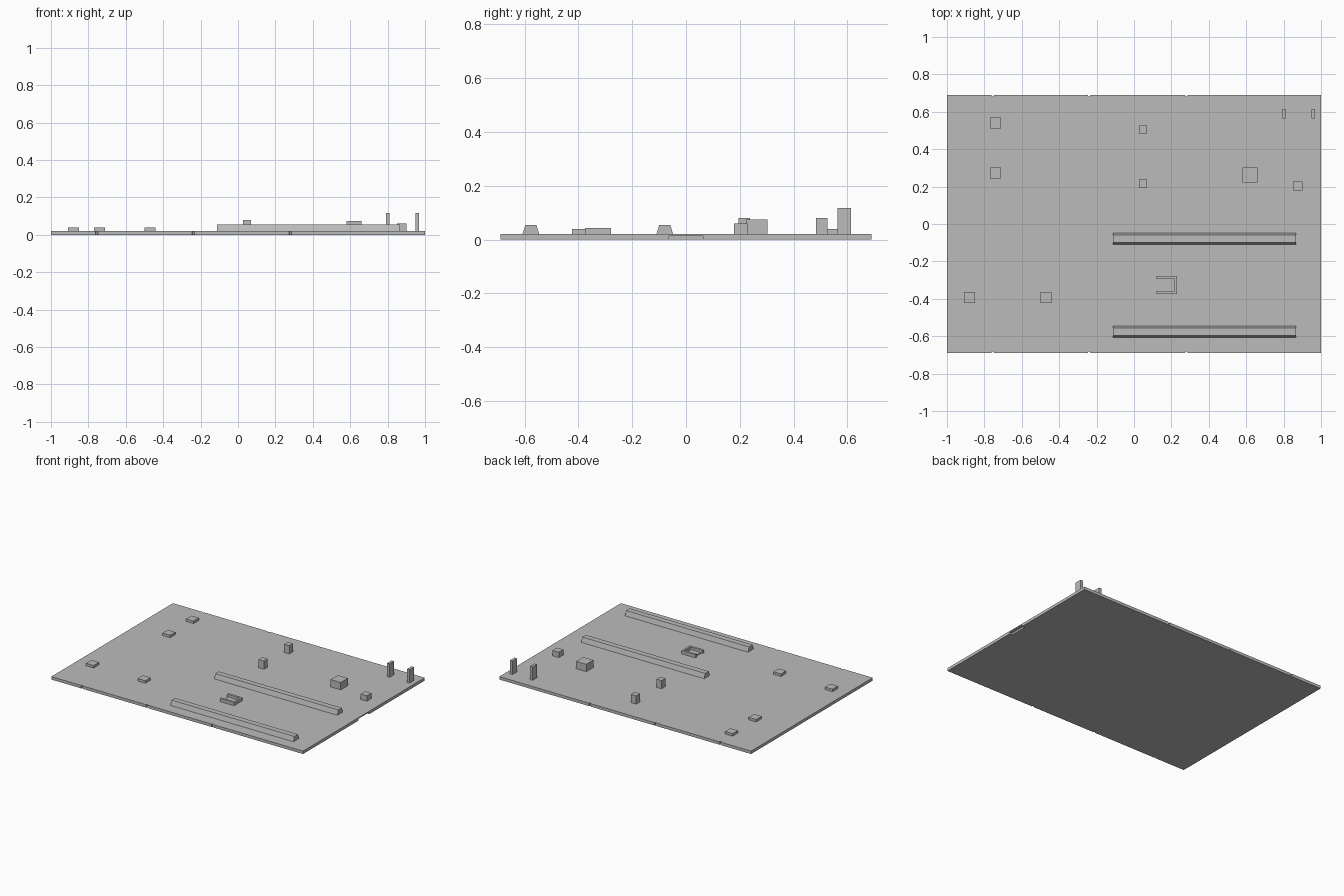
import bpy
import bmesh

cube = bpy.data.objects.get("Cube")
if cube:
    bpy.data.objects.remove(cube, do_unlink=True)

grey = bpy.data.materials.new("plain grey")
grey.use_nodes = True
colour = (0.5, 0.5, 0.5, 1)
grey.diffuse_color = colour
grey.node_tree.nodes["Principled BSDF"].inputs["Base Color"].default_value = colour

TOP = 0.021    # upper face of the board
SINK = 0.018   # parts start slightly inside the board


def prism(name, outline, low, high, axis="z"):
    """Extrude an outline: (x, y) along z, or (y, z) along x."""
    bm = bmesh.new()
    if axis == "z":
        points = [(a, b, low) for a, b in outline]
        step = (0, 0, high - low)
    else:
        points = [(low, a, b) for a, b in outline]
        step = (high - low, 0, 0)
    face = bm.faces.new([bm.verts.new(p) for p in points])
    new = bmesh.ops.extrude_face_region(bm, geom=[face])["geom"]
    bmesh.ops.translate(bm, vec=step,
                        verts=[v for v in new if isinstance(v, bmesh.types.BMVert)])
    bmesh.ops.recalc_face_normals(bm, faces=bm.faces)
    mesh = bpy.data.meshes.new(name)
    bm.to_mesh(mesh)
    bm.free()
    mesh.materials.append(grey)
    obj = bpy.data.objects.new(name, mesh)
    bpy.context.collection.objects.link(obj)
    return obj


def box(name, x, y, sx, sy, top, low=SINK):
    dx, dy = sx / 2, sy / 2
    return prism(name, [(x - dx, y - dy), (x + dx, y - dy),
                        (x + dx, y + dy), (x - dx, y + dy)], low, top)


# Board with small nicks along its long edges
W, D, NICK = 1.0, 0.69, 0.007
edge = [(-W, -D)]
for x in (-0.755, -0.24, 0.28):
    edge += [(x - NICK, -D), (x - NICK / 2, -D + NICK),
             (x + NICK / 2, -D + NICK), (x + NICK, -D)]
edge.append((W, -D))
board = prism("board", edge + [(x, -y) for x, y in reversed(edge)], 0, TOP)

# Finger slot under the left edge
slot = box("slot_cutter", W, 0, 0.04, 0.125, 0.013, -0.02)
slot.hide_render = True
slot.hide_viewport = True
slot.display_type = "WIRE"
cut = board.modifiers.new("slot", "BOOLEAN")
cut.operation = "DIFFERENCE"
cut.solver = "EXACT"
cut.object = slot

# Low square pads
for i, (x, y) in enumerate([(-0.74, 0.54), (-0.74, 0.273),
                            (-0.88, -0.393), (-0.47, -0.393)]):
    box(f"pad_{i + 1}", x, y, 0.06, 0.06, 0.039)

# Upright blocks and end posts
for i, y in enumerate((0.505, 0.217)):
    box(f"block_{i + 1}", 0.048, y, 0.042, 0.042, 0.08)
box("large_block", 0.62, 0.263, 0.08, 0.08, 0.074)
box("small_block", 0.875, 0.203, 0.05, 0.05, 0.06)
for i, x in enumerate((0.80, 0.958)):
    box(f"post_{i + 1}", x, 0.589, 0.02, 0.05, 0.118)

# Long rails with sloping sides
for i, y in enumerate((-0.577, -0.079)):
    prism(f"rail_{i + 1}", [(y - 0.032, SINK), (y + 0.032, SINK),
                            (y + 0.02, 0.055), (y - 0.02, 0.055)],
          -0.111, 0.866, "x")

# Three-sided socket with a low insert
prism("socket_wall", [(0.12, -0.375), (0.231, -0.375), (0.231, -0.278), (0.12, -0.278),
                      (0.12, -0.294), (0.217, -0.294), (0.217, -0.359), (0.12, -0.359)],
      SINK, 0.044)
box("socket_insert", 0.171, -0.326, 0.081, 0.056, 0.028)
